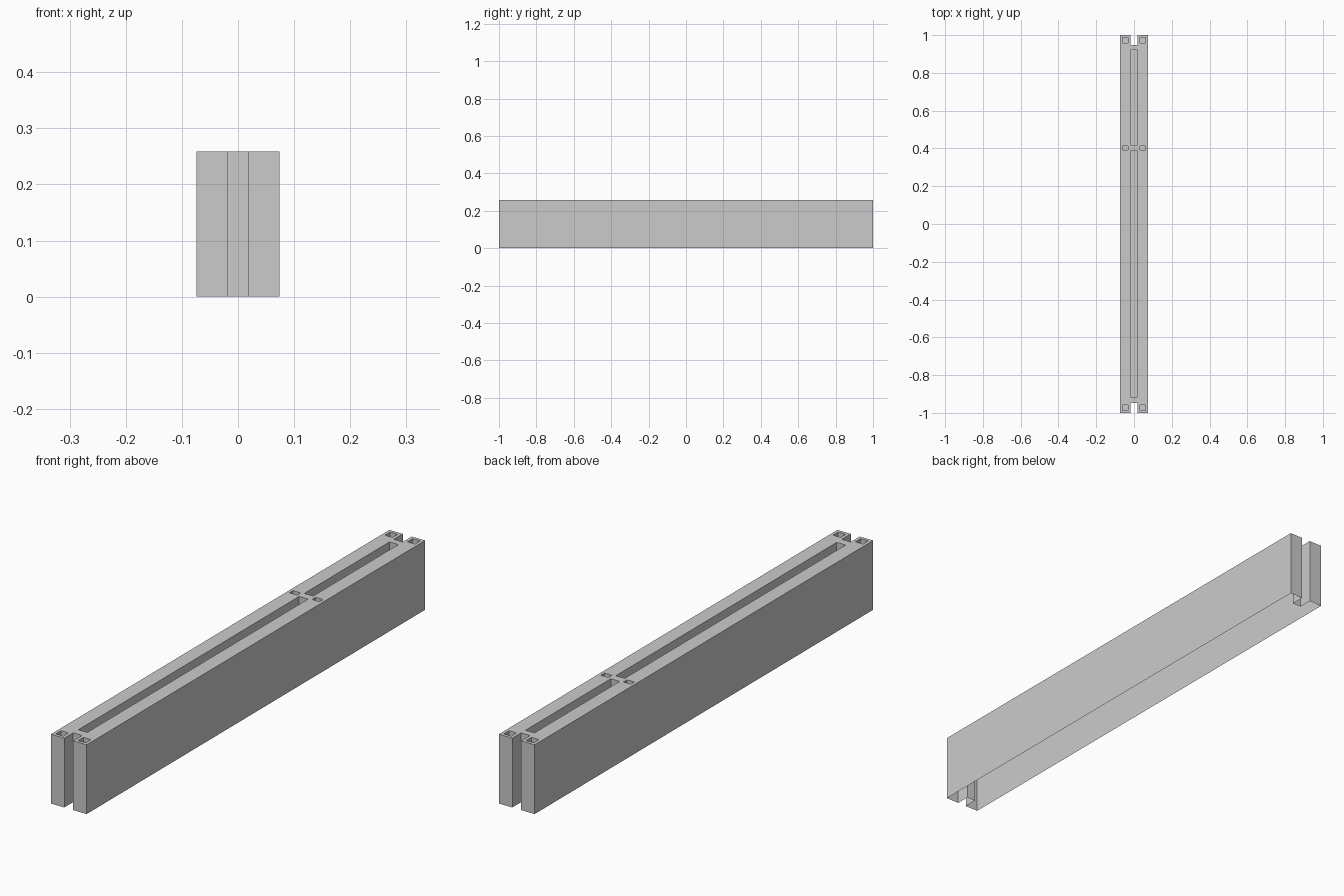
import bpy, bmesh
from mathutils import Vector

if "Cube" in bpy.data.objects:
    bpy.data.objects.remove(bpy.data.objects["Cube"])

W, L, H = 0.074, 1.0, 0.259      # half width, half length, height
N, NY = 0.0185, 0.947            # notch half width, notch inner end
FLOOR = 0.15                     # floor height of the recesses

bm = bmesh.new()


def rect(x0, x1, y0, y1):
    return [(x0, y0), (x1, y0), (x1, y1), (x0, y1)]


def add_loop(points, z_low, closed):
    """Rim at the top, walls going down, optional floor."""
    top = [bm.verts.new((x, y, H)) for x, y in points]
    low = [bm.verts.new((x, y, z_low)) for x, y in points]
    n = len(points)
    rim = []
    for i in range(n):
        j = (i + 1) % n
        quad = [low[i], low[j], top[j], top[i]]
        bm.faces.new(quad[::-1] if closed else quad)
        rim.append(bm.edges.get((top[i], top[j])))
    if closed:
        bm.faces.new(low)
    return rim


# outer hull with a notch at each end, open underneath
outline = [(-W, -L), (-N, -L), (-N, -NY), (N, -NY), (N, -L), (W, -L),
           (W, L), (N, L), (N, NY), (-N, NY), (-N, L), (-W, L)]
rims = add_loop(outline, 0, False)

# two long slots
for y0, y1 in ((-0.917, 0.388), (0.418, 0.922)):
    rims += add_loop(rect(-N, N, y0, y1), FLOOR, True)

# paired small pockets at both ends and beside the crossbar
for x0, x1 in ((-0.062, -0.031), (0.031, 0.062)):
    for y0, y1 in ((-0.988, -0.957), (0.393, 0.414), (0.957, 0.988)):
        rims += add_loop(rect(x0, x1, y0, y1), FLOOR, True)

# top surface around all openings
fill = bmesh.ops.triangle_fill(bm, edges=rims, use_beauty=True, normal=Vector((0, 0, 1)))
for f in fill["geom"]:
    if isinstance(f, bmesh.types.BMFace):
        f.normal_update()
        if f.normal.z < 0:
            f.normal_flip()

mesh = bpy.data.meshes.new("slotted_beam")
bm.to_mesh(mesh)
bm.free()
beam = bpy.data.objects.new("slotted_beam", mesh)
bpy.context.collection.objects.link(beam)
